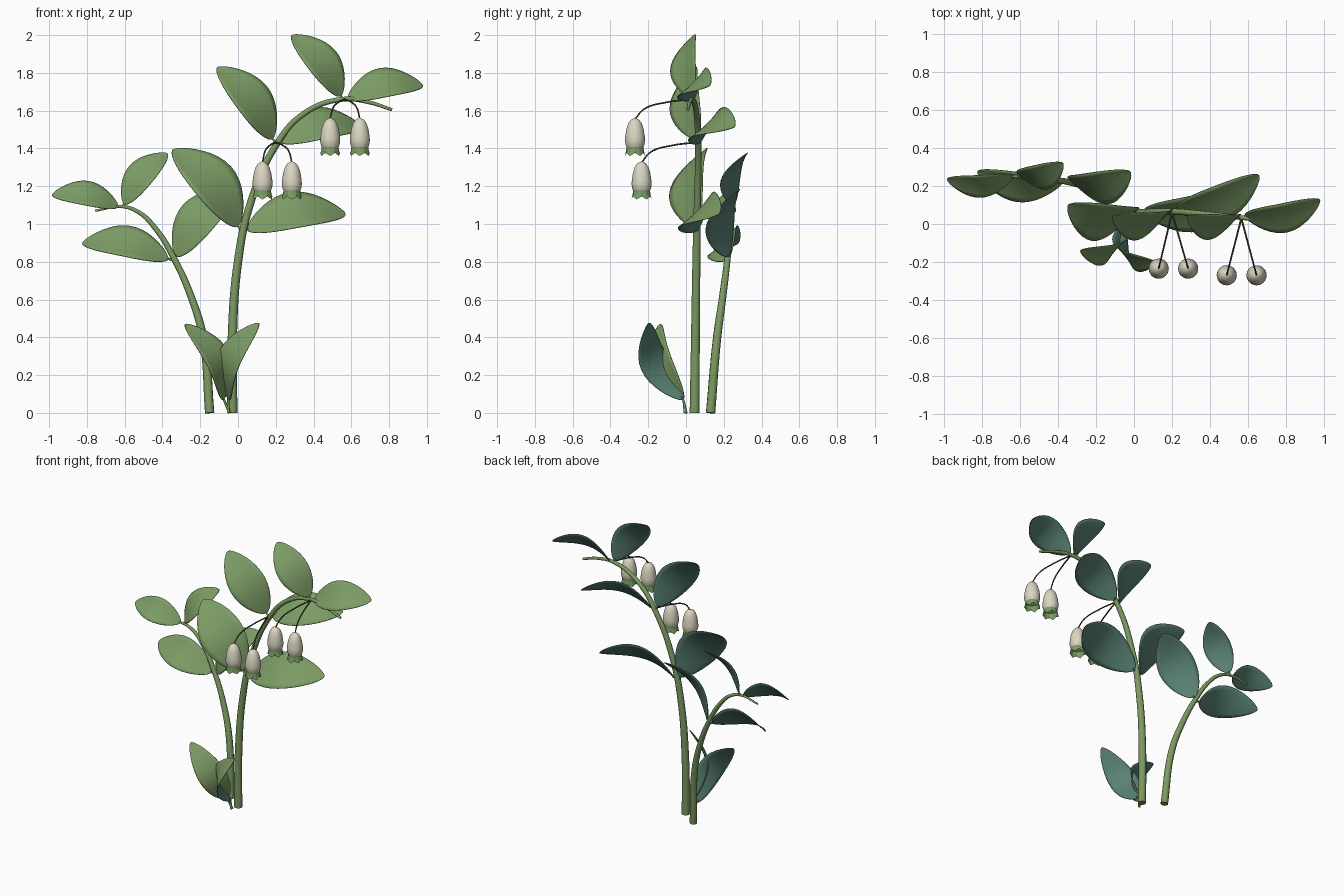
import bpy, bmesh, math
from mathutils import Vector

if "Cube" in bpy.data.objects:
    bpy.data.objects.remove(bpy.data.objects["Cube"], do_unlink=True)


def material(name, rgb):
    m = bpy.data.materials.new(name)
    m.use_nodes = True
    m.diffuse_color = (*rgb, 1)
    m.node_tree.nodes["Principled BSDF"].inputs["Base Color"].default_value = (*rgb, 1)
    return m


LEAF = material("leaf green", (0.20, 0.33, 0.13))
UNDER = material("leaf underside teal", (0.10, 0.22, 0.17))
STEM = material("stem green", (0.20, 0.32, 0.12))
STALK = material("dark stalk", (0.08, 0.062, 0.038))
CREAM = material("cream petal", (0.71, 0.67, 0.54))
FRILL = material("frill green", (0.19, 0.33, 0.12))


def link(name, data, *mats):
    ob = bpy.data.objects.new(name, data)
    bpy.context.collection.objects.link(ob)
    for m in mats:
        data.materials.append(m)
    return ob


def tube(name, points, r0, r1, mat):
    """Round tapering tube through points."""
    cu = bpy.data.curves.new(name, "CURVE")
    cu.dimensions = "3D"
    cu.bevel_depth = 1
    cu.bevel_resolution = 3
    cu.resolution_u = 8
    cu.use_fill_caps = True
    sp = cu.splines.new("BEZIER")
    sp.bezier_points.add(len(points) - 1)
    for i, (bp, p) in enumerate(zip(sp.bezier_points, points)):
        bp.co = p
        bp.handle_left_type = bp.handle_right_type = "AUTO"
        bp.radius = r0 + (r1 - r0) * i / (len(points) - 1)
    return link(name, cu, mat)


def leaf(name, base, tip, width, facing, arch):
    """Arched oval blade; facing is the direction of its upper side."""
    base, tip = Vector(base), Vector(tip)
    d = (tip - base).normalized()
    n = Vector(facing)
    n = (n - d * n.dot(d)).normalized()
    side = n.cross(d)
    bm = bmesh.new()
    rows, cols = 20, 8
    grid = []
    for i in range(rows + 1):
        t = (1 - math.cos(math.pi * i / rows)) / 2
        half = width / 2 * max(math.sin(math.pi * t ** 0.95), 0.0) ** 0.66 + 0.002
        mid = base.lerp(tip, t) + n * arch * math.sin(math.pi * t)
        row = []
        for j in range(cols + 1):
            s = 2 * j / cols - 1
            row.append(bm.verts.new(mid + side * half * s + n * half * 0.08 * s * s))
        grid.append(row)
    for a, b in zip(grid, grid[1:]):
        for j in range(cols):
            f = bm.faces.new((a[j], b[j], b[j + 1], a[j + 1]))
            f.smooth = True
    me = bpy.data.meshes.new(name)
    bm.to_mesh(me)
    bm.free()
    ob = link(name, me, LEAF, UNDER)
    mod = ob.modifiers.new("blade thickness", "SOLIDIFY")
    mod.thickness = 0.004
    mod.offset = -1
    mod.material_offset = 1
    return ob


def lathe(name, rings, steps, mat, smooth, cap):
    """Revolve (radius, z) rings; a ring may be a function of the step."""
    bm = bmesh.new()
    loops = []
    for ring in rings:
        loop = []
        for k in range(steps):
            r, z = ring(k) if callable(ring) else ring
            a = 2 * math.pi * k / steps
            loop.append(bm.verts.new((r * math.cos(a), r * math.sin(a), z)))
        loops.append(loop)
    for a, b in zip(loops, loops[1:]):
        for k in range(steps):
            q = (k + 1) % steps
            bm.faces.new((a[k], b[k], b[q], a[q])).smooth = smooth
    if cap:
        bm.faces.new(loops[0])
        bm.faces.new(loops[-1][::-1])
    bmesh.ops.recalc_face_normals(bm, faces=bm.faces)
    me = bpy.data.meshes.new(name)
    bm.to_mesh(me)
    bm.free()
    return link(name, me, mat)


# Stems
tube("tall_stem", [(-.03, .045, 0), (-.03, .05, .4), (0, .055, .8), (.06, .06, 1.09),
                   (.2, .065, 1.415), (.35, .055, 1.585), (.55, .035, 1.66),
                   (.69, .02, 1.645), (.815, .01, 1.605)], .027, .008, STEM)
tube("short_stem", [(-.15, .13, 0), (-.185, .165, .4), (-.25, .195, .62), (-.34, .22, .82),
                    (-.44, .235, .98), (-.53, .245, 1.065), (-.62, .25, 1.093),
                    (-.755, .26, 1.07)], .025, .006, STEM)

# Paired leaves: base, upright tip, width, outward tip, width; sign mirrors the facing
pairs = [
    ("tall_low", (.02, .055, .965), (-.345, .1, 1.395), .29, (.57, .175, 1.055), .26, 1),
    ("tall_mid", (.2, .065, 1.43), (-.11, .04, 1.83), .24, (.66, .255, 1.515), .24, 1),
    ("tall_top", (.56, .035, 1.66), (.285, .04, 2.0), .21, (.98, .125, 1.735), .21, 1),
    ("short_low", (-.345, .22, .81), (-.02, .275, 1.18), .25, (-.825, .275, .9), .22, -1),
    ("short_top", (-.615, .25, 1.09), (-.375, .32, 1.375), .18, (-.985, .235, 1.155), .17, -1),
]
for name, base, up, up_w, out, out_w, sgn in pairs:
    node = Vector(base)
    for kind, tip, w, facing, bow in (
            ("upright", Vector(up), up_w, (.45 * sgn, -.8, .42), .3),
            ("outward", Vector(out), out_w, (-.18 * sgn, -.73, .65), .32)):
        start = node.lerp(tip, .05)
        tube(f"{name}_{kind}_petiole", [node, start.lerp(tip, .03)], .008, .004, STEM)
        leaf(f"{name}_{kind}_leaf", start, tip, w, facing, w * bow)

# Young leaves at the foot
for name, foot, base, tip, facing in (
        ("left_foot", (-.05, -.005, 0), (-.05, -.015, .07), (.11, -.2, .475), (-.72, -.65, .1)),
        ("right_foot", (-.045, 0, 0), (-.075, -.015, .07), (-.28, -.14, .47), (.72, -.7, .1))):
    tube(name + "_stalk", [foot, base, Vector(base).lerp(Vector(tip), .04)], .008, .004, STEM)
    leaf(name + "_leaf", base, tip, .18, facing, .1)

# Hanging bells: cream body, toothed frill and thin stalk
body = [(.006, .2), (.022, .192), (.036, .172), (.046, .14), (.052, .1), (.053, .08),
        (.05, .06), (.044, .046)]
frill = [(.046, .058), (.045, .042), (.048, .024), lambda k: (.053, 0 if k % 2 else .016)]
for name, node, y, z, xs in (("low", (.2, .06, 1.432), -.235, 1.13, (.13, .285)),
                             ("high", (.565, .03, 1.66), -.27, 1.36, (.488, .645))):
    for tag, x in zip(("right", "left"), xs):
        b = lathe(f"{name}_{tag}_bell", body, 24, CREAM, True, True)
        f = lathe(f"{name}_{tag}_frill", frill, 12, FRILL, False, False)
        b.location = f.location = (x, y, z)
        top = Vector((x, y, z + .195))
        n = Vector(node)
        m1 = n.lerp(top, .45)
        m1.z = n.z - .016
        m2 = n.lerp(top, .84)
        m2.z = n.z - .052
        tube(f"{name}_{tag}_bell_stalk", [n, m1, m2, top], .005, .004, STALK)
